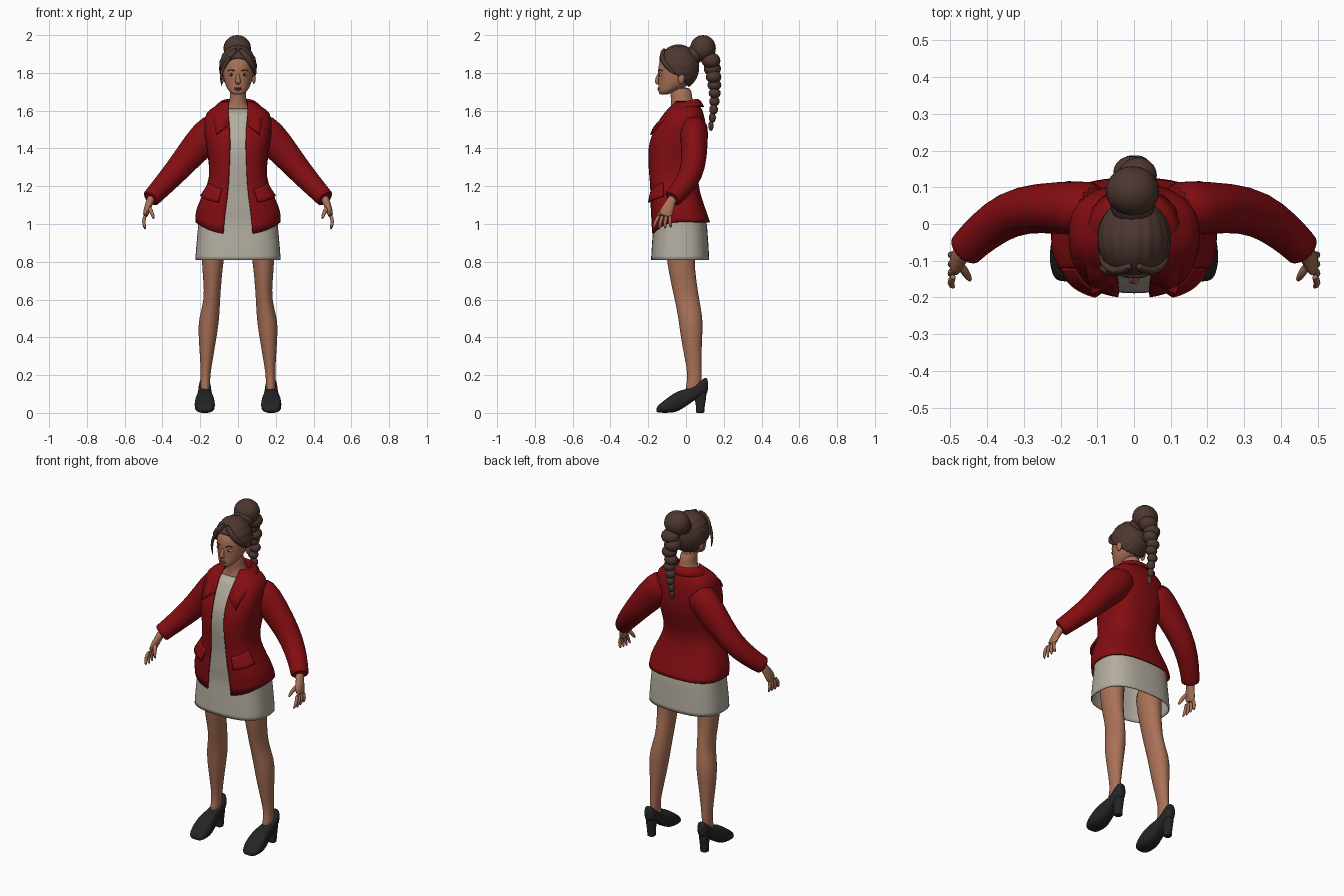
import bpy, bmesh, math
from mathutils import Vector, Matrix

if "Cube" in bpy.data.objects:
    bpy.data.objects.remove(bpy.data.objects["Cube"])


def material(name, r, g, b):
    m = bpy.data.materials.new(name)
    m.diffuse_color = (r, g, b, 1)
    m.use_nodes = True
    m.node_tree.nodes["Principled BSDF"].inputs["Base Color"].default_value = m.diffuse_color
    return m


RED = material("jacket red", 0.23, 0.004, 0.006)
CREAM = material("dress cream", 0.45, 0.415, 0.35)
SKIN = material("skin", 0.40, 0.165, 0.095)
HAIR = material("hair brown", 0.075, 0.038, 0.03)
BLACK = material("shoe black", 0.018, 0.018, 0.02)
LIP = material("lip", 0.26, 0.075, 0.055)
WHITE = material("eye white", 0.55, 0.5, 0.45)


def finish(name, bm, mat, sub=1, mirror=False, thick=0):
    """Turn a bmesh into a smooth object with the usual modifiers."""
    bmesh.ops.recalc_face_normals(bm, faces=bm.faces[:])
    mesh = bpy.data.meshes.new(name)
    bm.to_mesh(mesh)
    bm.free()
    mesh.materials.append(mat)
    ob = bpy.data.objects.new(name, mesh)
    bpy.context.collection.objects.link(ob)
    bpy.ops.object.select_all(action='DESELECT')
    ob.select_set(True)
    bpy.context.view_layer.objects.active = ob
    bpy.ops.object.shade_smooth_by_angle(angle=math.radians(60))
    if mirror:
        ob.modifiers.new("mirror", 'MIRROR')
    if sub:
        s = ob.modifiers.new("smooth", 'SUBSURF')
        s.levels = s.render_levels = sub
        s.boundary_smooth = 'PRESERVE_CORNERS'
    if thick:
        s = ob.modifiers.new("thickness", 'SOLIDIFY')
        s.thickness = thick
    return ob


def lofts(name, shapes, mat, closed=True, caps=True, **kw):
    """Skin each list of rings into one surface, all in one object."""
    bm = bmesh.new()
    for rings in shapes:
        rows = [[bm.verts.new(p) for p in r] for r in rings]
        n = len(rows[0])
        for a, b in zip(rows, rows[1:]):
            for i in range(n if closed else n - 1):
                j = (i + 1) % n
                bm.faces.new((a[i], a[j], b[j], b[i]))
        if caps:
            bm.faces.new(rows[0])
            bm.faces.new(rows[-1])
    return finish(name, bm, mat, **kw)


def balls(name, items, mat, **kw):
    bm = bmesh.new()
    for c, r in items:
        bmesh.ops.create_uvsphere(bm, u_segments=20, v_segments=12, radius=1,
                                  matrix=Matrix.Translation(c) @ Matrix.Diagonal((*r, 1)))
    return finish(name, bm, mat, sub=0, **kw)


def around(z, w, yf, yb, a, e):
    """Point on a rounded cross-section; angle 0 is the front."""
    s, c = math.sin(a), math.cos(a)
    return Vector((w * math.copysign(abs(s) ** e, s),
                   (yf + yb) / 2 - (yb - yf) / 2 * math.copysign(abs(c) ** e, c), z))


def ring(z, w, yf, yb, e=1.0, n=28):
    return [around(z, w, yf, yb, 2 * math.pi * i / n, e) for i in range(n)]


def tube(pts, radii, n=12):
    """Rings along a path, with (sideways, depth) radii."""
    pts = [Vector(p) for p in pts]
    out = []
    for i, p in enumerate(pts):
        t = (pts[min(i + 1, len(pts) - 1)] - pts[max(i - 1, 0)]).normalized()
        u = t.cross(Vector((0, 1, 0))).normalized()
        v = u.cross(t)
        ra, rb = radii[i] if isinstance(radii[i], tuple) else (radii[i], radii[i])
        out.append([p + u * ra * math.cos(k * 2 * math.pi / n) + v * rb * math.sin(k * 2 * math.pi / n)
                    for k in range(n)])
    return out


# ---- jacket body: height, half width, front, back, half opening
E = 0.75
BODY = [(1.65, .075, -.06, .05, .05), (1.618, .13, -.09, .08, .052), (1.592, .172, -.115, .092, .052),
        (1.53, .182, -.157, .106, .045), (1.46, .176, -.187, .11, .042), (1.40, .166, -.202, .105, .042),
        (1.32, .155, -.202, .083, .045), (1.25, .15, -.196, .062, .048), (1.18, .175, -.19, .07, .052),
        (1.10, .215, -.19, .096, .062), (1.05, .228, -.187, .115, .07), (1.01, .226, -.183, .127, .078)]
rows = []
for k, (z, w, yf, yb, o) in enumerate(BODY):
    a0 = math.asin((o / w) ** (1 / E))
    row = []
    for i in range(33):
        a = a0 + (2 * math.pi - 2 * a0) * i / 32
        drop = 0.065 * max(0, math.cos(a)) ** 2 if k == len(BODY) - 1 else 0
        row.append(around(z - drop, w, yf, yb, a, E))
    rows.append(row)
lofts("jacket_body", [rows], RED, closed=False, caps=False, thick=0.009)


def jacket_surface(z, a, out):
    for p, q in zip(BODY, BODY[1:]):
        if q[0] <= z <= p[0]:
            t = (p[0] - z) / (p[0] - q[0])
            w, yf, yb = (p[i] + (q[i] - p[i]) * t for i in (1, 2, 3))
            return around(z, w, yf, yb, a, E) + Vector((math.sin(a), -math.cos(a), 0)) * out


# ---- pocket flaps
flap = []
for dz, out in ((0, .002), (.035, .013), (.07, .02)):
    flap.append([jacket_surface(1.185 + .035 * i / 7 - dz, .38 + .85 * i / 7, out) for i in range(8)])
lofts("pocket_flaps", [flap], RED, closed=False, caps=False, mirror=True, thick=0.009)

# ---- collar: stand, fold and outer edge, from centre back to lapel tip
collar = [
    [(0, .05, 1.61), (.06, .035, 1.61), (.075, -.02, 1.61), (.06, -.08, 1.58), (.045, -.15, 1.52)],
    [(0, .068, 1.685), (.065, .05, 1.685), (.09, -.01, 1.67), (.077, -.08, 1.625), (.05, -.168, 1.53)],
    [(0, .1, 1.62), (.09, .088, 1.625), (.138, .01, 1.622), (.137, -.115, 1.575), (.115, -.19, 1.475)]]
lofts("collar", [collar], RED, closed=False, caps=False, mirror=True, thick=0.008)

# ---- sleeves and cuffs
lofts("sleeves", [tube([(.09, .04, 1.535), (.16, .043, 1.475), (.26, .045, 1.36), (.34, .03, 1.265),
                        (.41, -.02, 1.19), (.452, -.062, 1.145), (.464, -.075, 1.132)],
                       [.08, (.095, .075), (.077, .069), (.065, .064), (.056, .057), .05, .053], 16)],
      RED, mirror=True)

# ---- dress, fitted inside the jacket and open below
dress = [ring(1.612, .10, -.088, .07, E)]
dress += [ring(z, w - .016, yf + .012, yb - .016, E) for z, w, yf, yb, o in BODY[3:]]
dress += [ring(.93, .218, -.179, .117, E), ring(.85, .225, -.184, .122, E), ring(.81, .227, -.186, .124, E)]
lofts("dress", [dress], CREAM, caps=False, thick=0.006)

# ---- neck and head
lofts("neck", [[ring(1.56, .11, -.10, .07), ring(1.60, .085, -.082, .055), ring(1.63, .05, -.078, .04),
                ring(1.67, .041, -.08, .032), ring(1.73, .045, -.09, .03)]], SKIN)
lofts("head", [[ring(1.684, .022, -.137, -.10), ring(1.695, .042, -.146, -.07), ring(1.72, .06, -.146, -.01),
                ring(1.75, .073, -.146, .03), ring(1.79, .08, -.148, .05), ring(1.83, .083, -.149, .055),
                ring(1.87, .08, -.137, .055), ring(1.91, .06, -.105, .04), ring(1.93, .03, -.07, .01)]], SKIN)
lofts("nose", [tube([(0, -.138, 1.803), (0, -.152, 1.772), (0, -.157, 1.752), (0, -.142, 1.74)],
                    [.008, .010, (.017, .013), .011])], SKIN)
balls("ears", [((.084, -.025, 1.772), (.01, .018, .03))], SKIN, mirror=True)
balls("lips", [((0, -.143, 1.719), (.021, .008, .0045)), ((0, -.143, 1.712), (.018, .008, .005))], LIP)
balls("eyes", [((.035, -.131, 1.79), (.016, .009, .0075))], WHITE, mirror=True)
balls("irises", [((.035, -.138, 1.79), (.0065, .004, .0065))], BLACK, mirror=True)
lofts("brows_and_lashes", [
    tube([(.016, -.147, 1.811), (.036, -.139, 1.817), (.057, -.122, 1.811)], [.003, .004, .002], 8),
    tube([(.02, -.141, 1.794), (.035, -.138, 1.798), (.051, -.126, 1.793)], [.002, .003, .002], 8)],
      HAIR, mirror=True)

# ---- hair cap, ridged and cut along a slanted hairline
bm = bmesh.new()
bmesh.ops.create_uvsphere(bm, u_segments=64, v_segments=32, radius=1)
for v in bm.verts:
    ridge = 1 + .018 * math.sin(18 * math.atan2(v.co.x, v.co.z)) * (1 - v.co.y ** 2)
    v.co = Vector((v.co.x * .1, v.co.y * .11, v.co.z * .119)) * ridge + Vector((0, -.04, 1.83))
bmesh.ops.bisect_plane(bm, geom=bm.verts[:] + bm.edges[:] + bm.faces[:], dist=1e-5,
                       plane_co=(0, 0, 1.74), plane_no=(0, 1, 1), clear_inner=True)
finish("hair_cap", bm, HAIR, sub=0, thick=0.016)

# ---- swept fringe and one loose strand
fringe = [tube([(s * .005, -.11, 1.93), (s * .045, -.137, 1.89), (s * .083, -.108, 1.835), (s * .093, -.05, 1.79)],
               [.012, (.02, .013), (.016, .014), .008]) for s in (1, -1)]
fringe.append(tube([(-.035, -.137, 1.895), (-.075, -.128, 1.84), (-.094, -.118, 1.78), (-.084, -.118, 1.725)],
                   [.008, .010, .008, .002]))
lofts("fringe", fringe, HAIR)

# ---- bun and hanging braid
balls("bun", [((-.004, .09, 1.93), (.073, .068, .07)), ((-.004, .05, 1.9), (.06, .05, .05))], HAIR)
braid = []
for i in range(9):
    t = i / 8
    r = .05 - .036 * t
    braid.append(((.01 * (-1) ** i * (1 - t), .132 + .02 * math.sin(math.pi * t), 1.865 - .345 * t),
                  (r * 1.05, r, max(r * .85, .027))))
balls("braid", braid, HAIR)

# ---- hands
lofts("hands", [tube([(.452, -.062, 1.155), (.47, -.083, 1.11), (.484, -.103, 1.07), (.492, -.112, 1.035)],
                     [.025, (.02, .026), (.018, .038), (.013, .036)])], SKIN, mirror=True)
fingers = [tube([(.49, -.085 - .018 * i, 1.05), (.503, -.085 - .026 * i, 1.012), (.49, -.08 - .031 * i, .968 + .005 * abs(i - 2))],
                [.011, .0105, .007], 8) for i in range(4)]
fingers.append(tube([(.474, -.11, 1.09), (.455, -.138, 1.06), (.445, -.155, 1.025)], [.014, .012, .007], 8))
lofts("fingers", fingers, SKIN, mirror=True)

# ---- legs: height, centre x, centre y, half width, half depth
LEG = [(.97, .125, -.03, .075, .09), (.81, .134, -.03, .059, .074), (.70, .136, -.014, .049, .07),
       (.60, .136, .005, .042, .066), (.50, .154, .025, .056, .066), (.42, .16, .028, .051, .06),
       (.30, .166, .036, .036, .046), (.20, .172, .046, .025, .036), (.15, .173, .042, .026, .04),
       (.10, .174, .03, .026, .04)]
lofts("legs", [[[p + Vector((cx, 0, 0)) for p in ring(z, rx, cy - ry, cy + ry, n=16)]
                for z, cx, cy, rx, ry in LEG]], SKIN, mirror=True)

# ---- shoes: depth position, half width, bottom, top
SHOE = [(-.158, .03, .004, .025), (-.142, .047, 0, .047), (-.10, .056, 0, .078), (-.06, .053, 0, .108),
        (-.02, .044, .02, .124), (.03, .037, .055, .13), (.07, .035, .085, .16), (.10, .031, .095, .192),
        (.118, .018, .105, .183)]
shoe = []
for y, w, zb, zt in SHOE:
    shoe.append([Vector((.176 + p.x, y, p.y)) for p in ring(0, w, zb, zt, .7, 16)])
heel = [[p + Vector((.176, 0, 0)) for p in ring(z, w, y0, y1, .7, 16)]
        for z, w, y0, y1 in ((.13, .03, .03, .112), (.08, .025, .045, .108), (.03, .021, .054, .098),
                             (.003, .022, .053, .097), (0, .022, .053, .097))]
lofts("shoes", [shoe, heel], BLACK, mirror=True)
